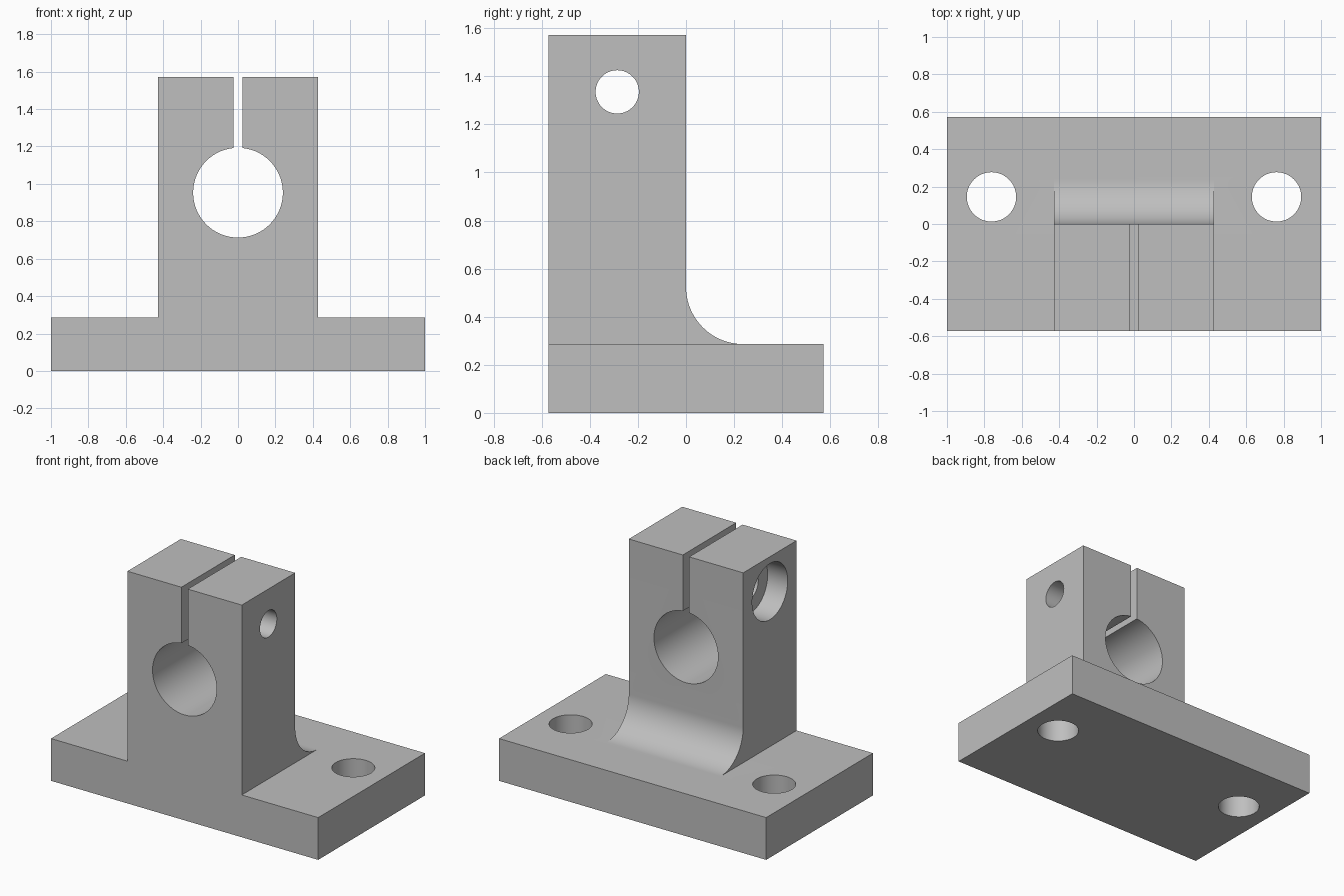
import bpy, bmesh
from math import sin, cos, pi, radians
from mathutils import Matrix, Vector

cube = bpy.data.objects.get("Cube")
if cube:
    bpy.data.objects.remove(cube, do_unlink=True)

# Main dimensions
DEPTH, PLATE_H, TOP = 0.571, 0.286, 1.571
COL_X, FILLET = 0.428, 0.238
BORE_Z, BOLT_Y, BOLT_Z = 0.953, -0.286, 1.335

grey = bpy.data.materials.new("plain grey")
grey.use_nodes = True
colour = (0.52, 0.52, 0.52, 1)
grey.diffuse_color = colour
shader = next(n for n in grey.node_tree.nodes if n.type == 'BSDF_PRINCIPLED')
shader.inputs["Base Color"].default_value = colour


def finish(bm, name):
    bmesh.ops.recalc_face_normals(bm, faces=bm.faces)
    mesh = bpy.data.meshes.new(name)
    bm.to_mesh(mesh)
    bm.free()
    mesh.materials.append(grey)
    obj = bpy.data.objects.new(name, mesh)
    bpy.context.collection.objects.link(obj)
    return obj


def box(name, lo, hi):
    bm = bmesh.new()
    lo, hi = Vector(lo), Vector(hi)
    bmesh.ops.create_cube(bm, size=1, matrix=Matrix.Translation((lo + hi) / 2)
                          @ Matrix.Diagonal((hi - lo).to_4d()))
    return finish(bm, name)


def cylinder(name, centre, radius, length, axis):
    bm = bmesh.new()
    turn = {'X': Matrix.Rotation(pi / 2, 4, 'Y'),
            'Y': Matrix.Rotation(pi / 2, 4, 'X'), 'Z': Matrix()}[axis]
    bmesh.ops.create_cone(bm, cap_ends=True, segments=64, radius1=radius,
                          radius2=radius, depth=length,
                          matrix=Matrix.Translation(centre) @ turn)
    return finish(bm, name)


def combine(target, other, operation):
    mod = target.modifiers.new(other.name, 'BOOLEAN')
    mod.operation, mod.solver, mod.object = operation, 'EXACT', other
    with bpy.context.temp_override(object=target, active_object=target):
        bpy.ops.object.modifier_apply(modifier=mod.name)
    bpy.data.objects.remove(other, do_unlink=True)


# Upright block: side profile with a concave fillet at the back, swept across x
steps = 24
profile = [(-DEPTH, 0.1), (-DEPTH, TOP), (0, TOP)]
for i in range(steps + 1):
    a = pi / 2 * i / steps
    profile.append((FILLET * (1 - cos(a)), PLATE_H + FILLET * (1 - sin(a))))
profile.append((FILLET, 0.1))
bm = bmesh.new()
face = bm.faces.new([bm.verts.new((-COL_X, y, z)) for y, z in profile])
swept = bmesh.ops.extrude_face_region(bm, geom=[face])["geom"]
bmesh.ops.translate(bm, vec=(2 * COL_X, 0, 0),
                    verts=[v for v in swept if isinstance(v, bmesh.types.BMVert)])
upright = finish(bm, "upright")

# Base plate joined with the upright
support = box("shaft_support", (-1, -DEPTH, 0), (1, DEPTH, PLATE_H))
combine(support, upright, 'UNION')

# Shaft bore, clamp slot, clamp bolt hole with counterbore, mounting holes
cutters = [
    cylinder("shaft_bore", (0, 0, BORE_Z), 0.24, 3, 'Y'),
    box("clamp_slot", (-0.024, -1, BORE_Z), (0.024, 1, 2)),
    cylinder("bolt_hole", (0, BOLT_Y, BOLT_Z), 0.09, 3, 'X'),
    cylinder("bolt_counterbore", (-COL_X - 0.05, BOLT_Y, BOLT_Z), 0.19, 0.4, 'X'),
]
for side, label in ((1, "left"), (-1, "right")):
    cutters.append(cylinder(label + "_mounting_hole", (side * 0.762, 0.145, 0.1),
                            0.132, 1, 'Z'))
for cutter in cutters:
    combine(support, cutter, 'DIFFERENCE')

# Smooth curved walls, crisp edges
bpy.ops.object.select_all(action='DESELECT')
support.select_set(True)
bpy.context.view_layer.objects.active = support
bpy.ops.object.shade_smooth_by_angle(angle=radians(30))
